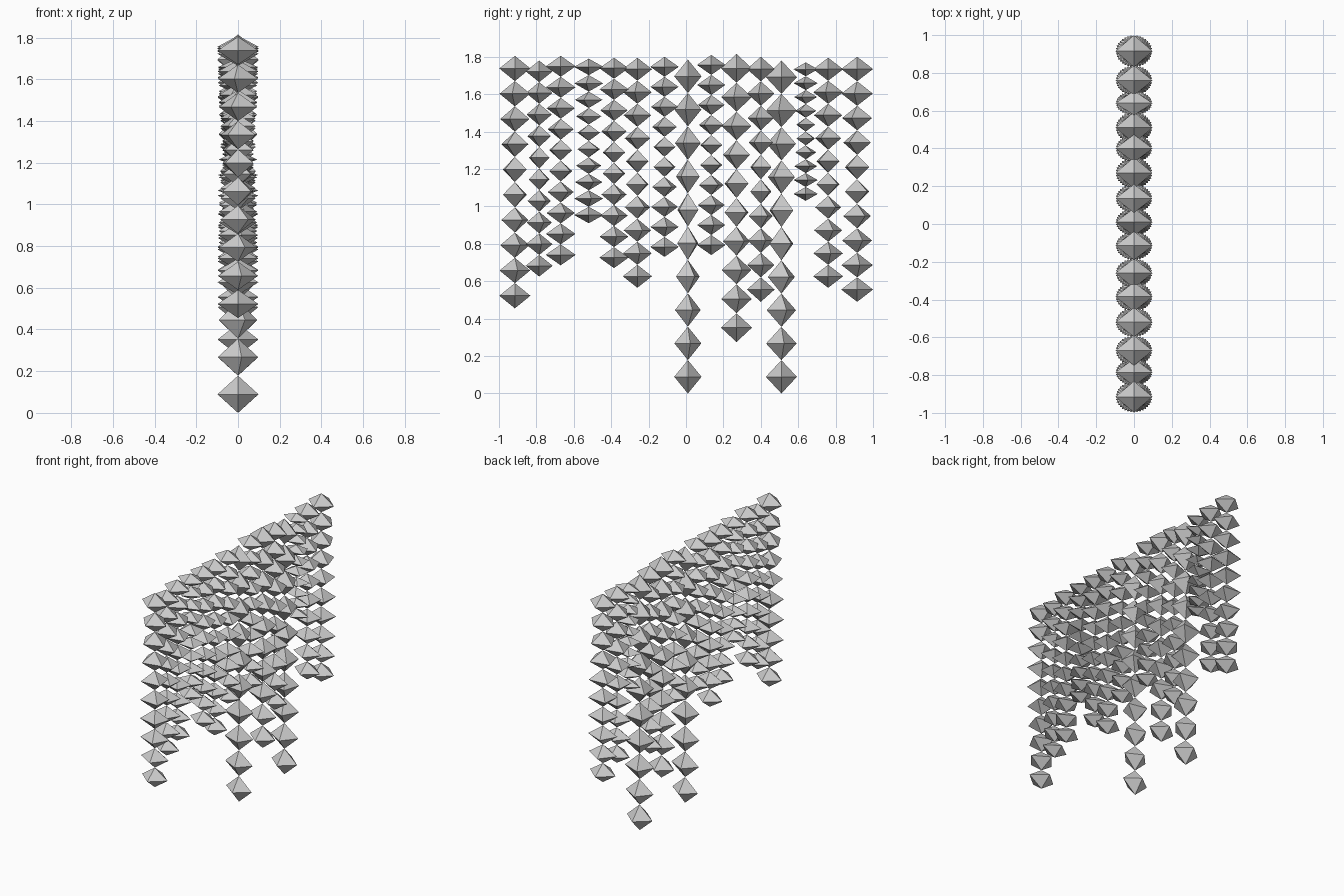
import bpy, bmesh, math
from mathutils import Matrix

if "Cube" in bpy.data.objects:
    bpy.data.objects.remove(bpy.data.objects["Cube"])

BEADS = 10             # every strand has the same number of beads
TWIST = math.radians(10)
RX = 0.098             # bead half width across x

# y centre, half width in y, top z, bottom z
strands = [
    (-0.915, 0.083, 1.805, 0.455), (-0.785, 0.072, 1.78, 0.625),
    (-0.67, 0.080, 1.805, 0.685), (-0.52, 0.078, 1.79, 0.91),
    (-0.385, 0.078, 1.795, 0.67), (-0.26, 0.078, 1.795, 0.565),
    (-0.115, 0.076, 1.80, 0.73), (0.01, 0.073, 1.785, 0.0),
    (0.135, 0.076, 1.81, 0.74), (0.27, 0.083, 1.815, 0.275),
    (0.40, 0.074, 1.80, 0.49), (0.51, 0.083, 1.78, 0.0),
    (0.64, 0.065, 1.77, 1.03), (0.76, 0.080, 1.795, 0.565),
    (0.915, 0.085, 1.80, 0.49),
]


def bead_strand(name, y, ry, top, bottom):
    """Stack of four-sided double-pyramid beads, twisting along its length."""
    bm = bmesh.new()
    step = (top - bottom) / BEADS
    for k in range(BEADS):
        m = (Matrix.Translation((0, 0, bottom + (k + 0.5) * step))
             @ Matrix.Diagonal((RX, ry, step / 2, 1))
             @ Matrix.Rotation(TWIST * k, 4, 'Z'))
        # a 4 x 2 sphere is an octahedron
        bmesh.ops.create_uvsphere(bm, u_segments=4, v_segments=2, radius=1, matrix=m)
    mesh = bpy.data.meshes.new(name)
    bm.to_mesh(mesh)
    bm.free()
    obj = bpy.data.objects.new(name, mesh)
    obj.location.y = y
    bpy.context.collection.objects.link(obj)


# row of hanging strands
for i, s in enumerate(strands, 1):
    bead_strand(f"bead_strand_{i:02d}", *s)
